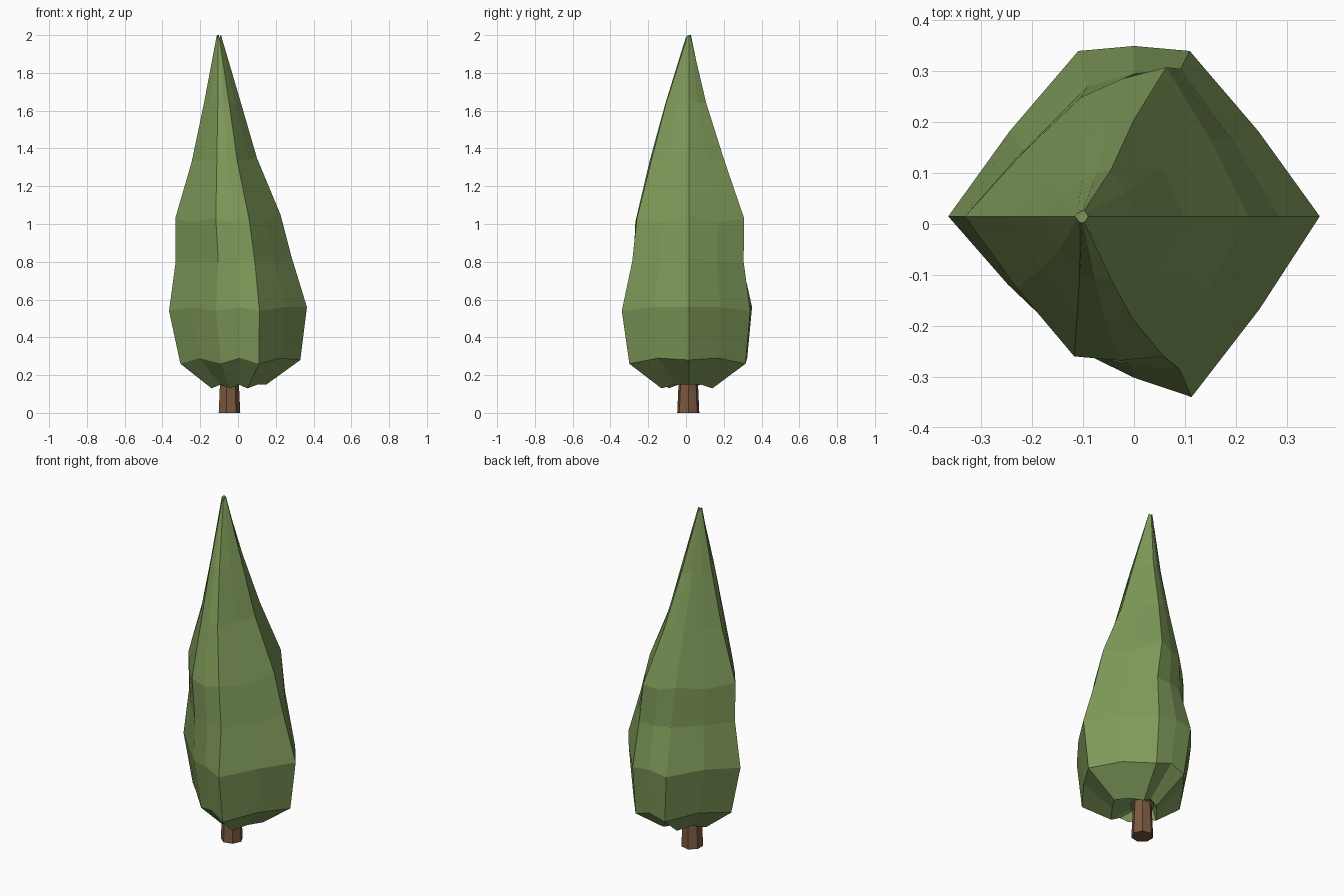
import bpy
import math

if "Cube" in bpy.data.objects:
    bpy.data.objects.remove(bpy.data.objects["Cube"])


def make_part(name, rings, colour):
    """Loft a closed flat-shaded mesh through rings of equal point count."""
    n = len(rings[0])
    verts = [p for ring in rings for p in ring]
    faces = []
    for r in range(len(rings) - 1):
        for i in range(n):
            j = (i + 1) % n
            faces.append((r * n + i, r * n + j, (r + 1) * n + j, (r + 1) * n + i))
    faces.append(tuple(reversed(range(n))))
    faces.append(tuple(range(len(verts) - n, len(verts))))
    mesh = bpy.data.meshes.new(name)
    mesh.from_pydata(verts, [], faces)
    mat = bpy.data.materials.new(name + "_colour")
    mat.diffuse_color = colour
    mat.use_nodes = True
    mat.node_tree.nodes["Principled BSDF"].inputs["Base Color"].default_value = mat.diffuse_color
    mesh.materials.append(mat)
    obj = bpy.data.objects.new(name, mesh)
    bpy.context.collection.objects.link(obj)
    return obj


# Irregular hexagon plans of the crown, low down and high up (unit extents)
LOW = [(1, 0), (.3, 1), (-.3, 1), (-1, 0), (-.32, -.73), (.31, -1)]
HIGH = [(1, 0), (.42, 1), (-.18, .8), (-1, 0), (-.23, -1), (.4, -1)]
YC = 0.015


def crown_ring(z, left, right, front, back, mix, z_mid):
    """Hexagon corners blended between plans, with a point midway on each side."""
    cx, half = (left + right) / 2, (right - left) / 2
    corners = []
    for a, b in zip(LOW, HIGH):
        u = a[0] + (b[0] - a[0]) * mix
        v = a[1] + (b[1] - a[1]) * mix
        depth = back - YC if v > 0 else YC - front
        corners.append((cx + u * half, YC + v * depth))
    ring = []
    for i, p in enumerate(corners):
        q = corners[(i + 1) % 6]
        dz = 0.02 if i == 0 else 0
        ring.append((p[0], p[1], z + dz))
        ring.append((cx + ((p[0] + q[0]) / 2 - cx) * 1.03,
                     YC + ((p[1] + q[1]) / 2 - YC) * 1.03, z_mid))
    return ring


# Crown levels: z, left, right, front, back, plan blend, z of side midpoints
levels = [
    (0.19, -0.12, 0.03, -0.06, 0.08, 0, 0.19),
    (0.13, -0.14, 0.15, -0.13, 0.14, 0, 0.15),
    (0.26, -0.305, 0.33, -0.30, 0.315, 0, 0.29),
    (0.54, -0.365, 0.365, -0.34, 0.34, 0, 0.56),
    (0.80, -0.33, 0.285, -0.285, 0.305, 0.6, 0.80),
    (1.03, -0.332, 0.225, -0.26, 0.308, 1, 1.01),
    (1.33, -0.245, 0.10, -0.185, 0.205, 1, 1.34),
    (1.64, -0.18, 0.01, -0.105, 0.107, 1, 1.64),
    (1.98, -0.116, -0.09, 0.003, 0.027, 1, 2.00),
]
make_part("foliage", [crown_ring(*level) for level in levels], (0.21, 0.32, 0.10, 1))


# Short tapered trunk
def trunk_ring(z, radius, sides=7):
    return [(-0.048 + radius * math.cos(2 * math.pi * i / sides),
             0.012 + radius * math.sin(2 * math.pi * i / sides), z) for i in range(sides)]


make_part("trunk", [trunk_ring(0, 0.06), trunk_ring(0.28, 0.047)], (0.20, 0.10, 0.05, 1))
